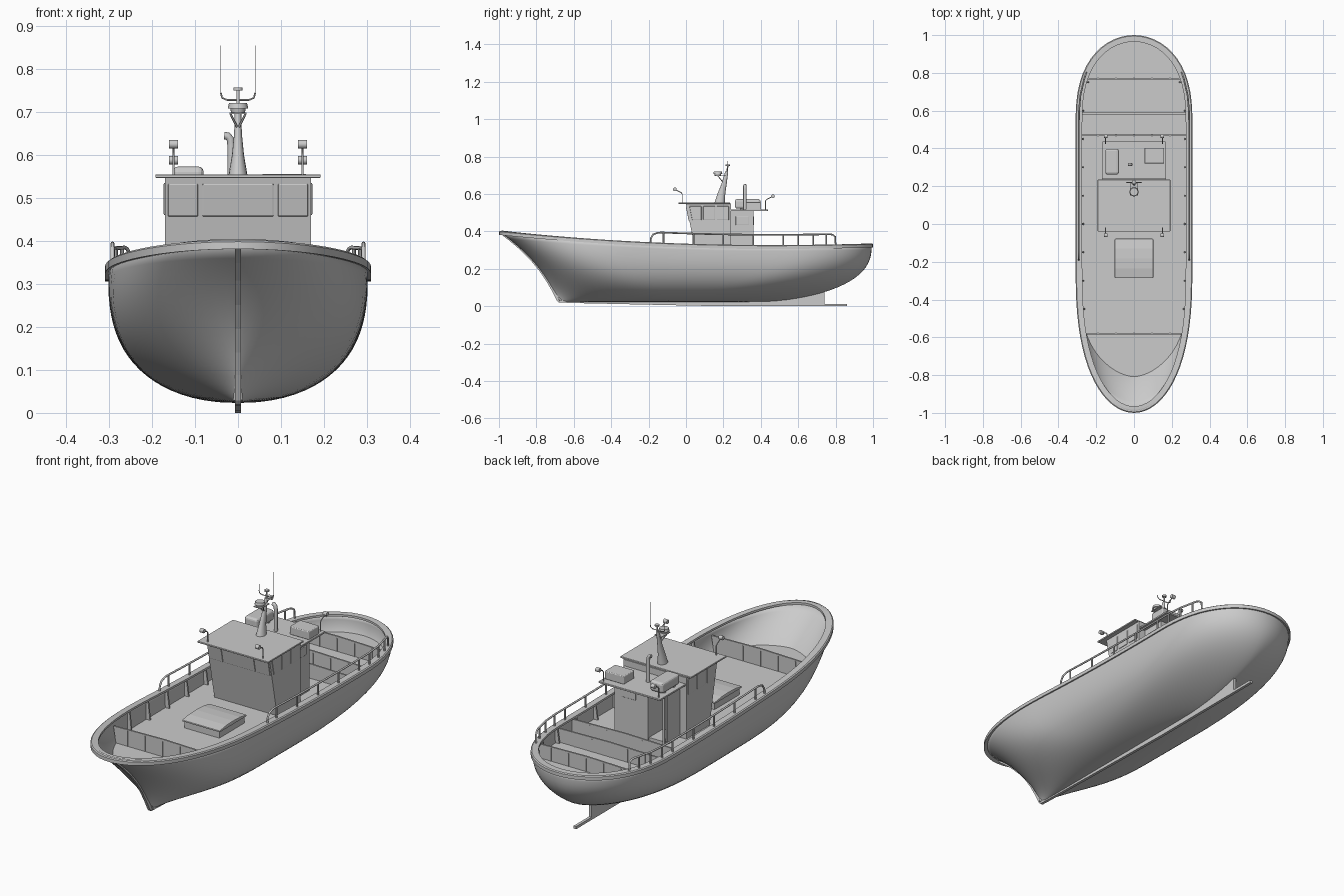
import bpy, bmesh, math
from mathutils import Vector

if "Cube" in bpy.data.objects:
    bpy.data.objects.remove(bpy.data.objects["Cube"])

DECK, BASE, N = 0.248, 0.023, 44

# ---------- helpers ----------
def mesh(name, verts, faces, smooth=None, fix=True):
    me = bpy.data.meshes.new(name)
    bm = bmesh.new()
    vs = [bm.verts.new(v) for v in verts]
    for f in faces:
        bm.faces.new([vs[i] for i in f])
    bmesh.ops.remove_doubles(bm, verts=bm.verts, dist=1e-5)
    if fix:
        bmesh.ops.recalc_face_normals(bm, faces=bm.faces)
    bm.to_mesh(me)
    bm.free()
    ob = bpy.data.objects.new(name, me)
    bpy.context.collection.objects.link(ob)
    if smooth:
        bpy.ops.object.select_all(action='DESELECT')
        bpy.context.view_layer.objects.active = ob
        ob.select_set(True)
        bpy.ops.object.shade_smooth_by_angle(angle=math.radians(smooth))
    return ob

def bevel(ob, w, seg=3):
    m = ob.modifiers.new('bevel', 'BEVEL')
    m.width, m.segments = w, seg
    return ob

def prism(name, prof, x0, x1):
    """Extrude a (y, z) profile along x."""
    n = len(prof)
    vs = [(x, y, z) for x in (x0, x1) for y, z in prof]
    fs = [list(range(n)), list(range(n, 2 * n))]
    fs += [[i, (i + 1) % n, n + (i + 1) % n, n + i] for i in range(n)]
    return mesh(name, vs, fs)

def box(name, x0, x1, y0, y1, z0, z1, bev=0):
    ob = prism(name, [(y0, z0), (y1, z0), (y1, z1), (y0, z1)], x0, x1)
    return bevel(ob, bev) if bev else ob

def lathe(name, a, b, r0, r1, seg=16):
    """Tapered round bar from a to b."""
    a, b = Vector(a), Vector(b)
    q = (b - a).to_track_quat('Z', 'Y')
    vs = [p + q @ Vector((r * math.cos(t), r * math.sin(t), 0)) for p, r in ((a, r0), (b, r1))
          for t in (2 * math.pi * k / seg for k in range(seg))]
    fs = [list(range(seg)), list(range(seg, 2 * seg))]
    fs += [[k, (k + 1) % seg, seg + (k + 1) % seg, seg + k] for k in range(seg)]
    return mesh(name, vs, fs, 40)

def tube(name, pts, r):
    cu = bpy.data.curves.new(name, 'CURVE')
    cu.dimensions, cu.bevel_depth, cu.bevel_resolution, cu.use_fill_caps = '3D', r, 2, True
    sp = cu.splines.new('POLY')
    sp.points.add(len(pts) - 1)
    for p, c in zip(sp.points, pts):
        p.co = (*c, 1)
    ob = bpy.data.objects.new(name, cu)
    bpy.context.collection.objects.link(ob)
    bpy.ops.object.select_all(action='DESELECT')
    bpy.context.view_layer.objects.active = ob
    ob.select_set(True)
    bpy.ops.object.convert(target='MESH')
    return ob

# ---------- hull form ----------
def sheer(y):
    return 0.32 + (0.076 * ((0.45 - y) / 1.45) ** 2 if y < 0.45 else 0.008 * ((y - 0.45) / 0.55) ** 2)

def ends(v):
    return -0.68 - 0.313 * (0.55 * v + 0.45 * v ** 3), 0.4 + 0.593 * (1 - (1 - v) ** 2.6) ** 0.6

def half_width(y, v):
    yb, ys = ends(v)
    w = 0.302 * (1 - (1 - v) ** 2.6) ** 0.45
    t = min(1, max(0, (y - yb) / (0.4 + 0.35 * v ** 4 + 0.25 * (1 - v) ** 2)))
    k = min(1, max(0, (ys - y) / (0.45 + 0.3 * (1 - v) ** 2)))
    bow = (1 - (1 - t) ** 2.5) ** (0.5 + 0.6 * (1 - v) ** 2)
    stern = (1 - (1 - k) ** 2.5) ** (0.5 + 0.25 * (1 - v) ** 2)
    return w * bow * stern

def level(y, z):
    return (z - BASE) / (sheer(y) - BASE)

def point(u, v):
    yb, ys = ends(v)
    y = yb + (ys - yb) * (1 - math.cos(math.pi * u)) / 2
    return Vector((half_width(y, v), y, BASE + v * (sheer(y) - BASE)))

def ring(half):
    return half + [Vector((-p.x, p.y, p.z)) for p in half[-2:0:-1]]

def loft(rings, closed=False):
    n, m = len(rings[0]), len(rings)
    fs = [[j * n + i, j * n + (i + 1) % n, (j + 1) % m * n + (i + 1) % n, (j + 1) % m * n + i]
          for j in range(m if closed else m - 1) for i in range(n)]
    return [p for r in rings for p in r], fs

rows = 20
hull = mesh('hull', *loft([ring([point(i / N, (j / rows) ** 1.7) for i in range(N + 1)])
                           for j in range(rows + 1)]), smooth=50, fix=False)
s = hull.modifiers.new('plating', 'SOLIDIFY')
s.thickness, s.offset = 0.012, -1

# cap rail around the sheer
top = ring([point(i / N, 1) for i in range(N + 1)])
def offset(d, dz):
    out = []
    for i, p in enumerate(top):
        t = top[(i + 1) % len(top)] - top[i - 1]
        n = Vector((t.y, -t.x, 0)).normalized()
        out.append(p + n * d + Vector((0, 0, dz)))
    return out
mesh('cap_rail', *loft([offset(.007, -.014), offset(.007, .003), offset(.002, .007),
                        offset(-.028, .007), offset(-.028, -.003), offset(-.005, -.014)], True), smooth=35)

# deck fitted to the hull at deck height
half = []
for i in range(N + 1):
    v = 0.7
    for _ in range(12):
        p = point(i / N, v)
        v = level(p.y, DECK)
    half.append(Vector((p.x * 0.98, p.y * 0.993, DECK)))
loop = ring(half)
mesh('deck', loop, [list(range(len(loop)))])

# stem, keel, skeg and heel bar in one profile
stem = [(ends(v)[0], BASE + v * (sheer(ends(v)[0]) - BASE)) for v in (1, .9, .8, .65, .5, .35, .2, .1, .03)]
prism('stem_keel_skeg', [(y - .005, z - .004) for y, z in stem]
      + [(-.68, .02), (-.6, .017), (-.1, .006), (.2, 0), (.86, 0), (.86, .013), (.74, .013), (.74, .095),
         (.6, .06), (.35, .035), (-.64, .035)] + [(y + .012, z) for y, z in stem[::-1]], -.007, .007)

# ---------- deck fittings ----------
for name, y, h in (('fore_bulkhead', -.58, .333), ('stern_divider_1', .47, .32),
                   ('stern_divider_2', .585, .32), ('stern_divider_3', .77, .322)):
    w0, w1 = half_width(y, level(y, DECK)) - .014, half_width(y, level(y, h)) - .016
    prof = [(-w0, DECK), (w0, DECK), (w1, h - .006), (0, h), (-w1, h - .006)]
    vs = [(x, yy, z) for yy in (y - .004, y + .004) for x, z in prof]
    mesh(name, vs, [[0, 1, 2, 3, 4], [5, 6, 7, 8, 9]] + [[i, (i + 1) % 5, 5 + (i + 1) % 5, 5 + i] for i in range(5)])
    for k in range(-2, 3):
        x = k * .095
        box(name + '_stiffener', x - .002, x + .002, y - .006, y + .006, DECK, h - .01)

for sx in (-1, 1):
    for k in range(9):          # bulwark brackets
        y = -.45 + k * .15
        w = half_width(y, level(y, DECK)) - .01
        vs = [(sx * x, y + d, z) for d in (-.004, .004)
              for x, z in ((w - .022, DECK), (w, DECK), (w, sheer(y) - .005), (w - .012, sheer(y) - .005))]
        mesh('bulwark_bracket', vs, [[0, 1, 2, 3], [4, 5, 6, 7]] + [[i, (i + 1) % 4, 4 + (i + 1) % 4, 4 + i] for i in range(4)])
    # side handrail with stanchions
    X = lambda y: sx * (half_width(y, 1) - .01)
    path = [(-.19, .0), (-.188, .025), (-.175, .046), (-.15, .056)]
    path += [(-.13 + .09 * k, .058) for k in range(11)] + [(.785, .055), (.797, .045), (.8, .0)]
    tube('handrail', [(X(y), y, sheer(y) + .004 + h) for y, h in path], .0045)
    for y in (-.12, .04, .2, .36, .52, .6, .68, .75):
        lathe('rail_stanchion', (X(y), y, sheer(y)), (X(y), y, sheer(y) + .06), .0045, .0045, 8)

# cargo hatch with crowned lid
box('hatch_coaming', -.095, .095, -.28, -.085, DECK, .285)
lid = [(-.287, .28), (-.078, .28), (-.078, .288), (-.13, .296), (-.183, .298), (-.235, .296), (-.287, .288)]
bevel(prism('hatch_lid', lid, -.102, .102), .003, 2)

# ---------- wheelhouse ----------
front = lambda z: .0 + (.548 - z) * .2
prism('wheelhouse', [(front(DECK), DECK), (.24, DECK), (.24, .548), (front(.548), .548)], -.17, .17)
box('wheelhouse_roof', -.192, .192, -.04, .235, .547, .555, .002)
def pane(name, prof, x0, x1):
    bevel(prism(name, prof, x0, x1), .003, 2)
for x0, x1 in ((-.163, -.093), (-.083, .083), (.093, .163)):
    pane('front_window', [(front(.457) - .004, .457), (front(.457) + .01, .457),
                          (front(.533) + .01, .533), (front(.533) - .004, .533)], x0, x1)
for sx in (-1, 1):
    a, b = sorted((sx * .16, sx * .173))
    pane('side_window_fore', [(.033, .46), (.082, .46), (.082, .535), (.018, .535)], a, b)
    for y in (.092, .165):
        pane('side_window', [(y, .46), (y + .064, .46), (y + .064, .535), (y, .535)], a, b)

# rear cabin with an open entry at one corner
box('rear_cabin', -.045, .135, .235, .36, DECK, .51)
box('entry_side_wall', -.135, -.127, .235, .335, DECK, .51)
box('entry_post', -.135, -.125, .35, .36, DECK, .51)
box('entry_step', -.13, -.04, .24, .35, DECK, .265)
box('entry_header', -.135, -.04, .35, .36, .475, .51)
box('rear_roof', -.167, .167, .225, .438, .508, .517, .002)
box('rear_side_window', .13, .139, .265, .335, .433, .48, .003)
box('rear_window', .02, .1, .355, .364, .433, .48, .003)

# roof gear
box('life_raft_box', -.152, -.08, .262, .398, .522, .573, .012)
for y in (.29, .36):
    box('raft_cradle', -.145, -.087, y, y + .012, .515, .524)
box('roof_locker', .055, .16, .32, .402, .516, .556, .004)
tube('exhaust_pipe', [(-.016, .315, .51), (-.016, .315, .625), (-.018, .315, .637), (-.024, .315, .644), (-.032, .315, .645)], .009)

# ---------- mast ----------
secs = ((.553, .022, .152, .208), (.6, .014, .168, .21), (.65, .009, .188, .217), (.72, .007, .21, .226))
rings = [[Vector(((w * math.cos(t)), (y0 + y1) / 2 + (y1 - y0) / 2 * math.sin(t), z))
          for t in (2 * math.pi * k / 16 for k in range(16))] for z, w, y0, y1 in secs]
vs, fs = loft(rings)
mesh('mast', vs, fs + [list(range(16)), list(range(48, 64))], 40)
lathe('mast_top', (0, .22, .715), (0, .223, .752), .004, .004, 10)
lathe('mast_light', (0, .223, .75), (0, .223, .757), .011, .011)
box('radar_platform', -.02, .02, .15, .215, .695, .699)
lathe('radar_base', (0, .17, .699), (0, .17, .708), .016, .018)
lathe('radar_dome', (0, .17, .708), (0, .17, .721), .024, .021)
for sx in (-1, 1):
    tube('radar_strut', [(0, .2, .66), (sx * .018, .17, .697)], .0025)
    tube('antenna_arm', [(0, .22, .728), (sx * .025, .22, .728), (sx * .037, .22, .733), (sx * .04, .22, .745)], .002)
    lathe('antenna_base', (sx * .04, .22, .74), (sx * .04, .22, .775), .001, .001, 8)
    lathe('antenna_whip', (sx * .04, .22, .77), (sx * .04, .22, .855), .0006, .0005, 6)
    # floodlights fore and aft on bent arms
    for y, z, d, base in ((-.02, .625, -1, .553), (.425, .588, 1, .515)):
        x = sx * .15
        tube('floodlight_arm', [(x, y, base), (x, y, z - .025), (x, y + d * .008, z - .016), (x, y + d * .032, z - .004)], .0025)
        lathe('floodlight', (x - .01, y + d * .04, z), (x + .01, y + d * .04, z), .01, .01)
